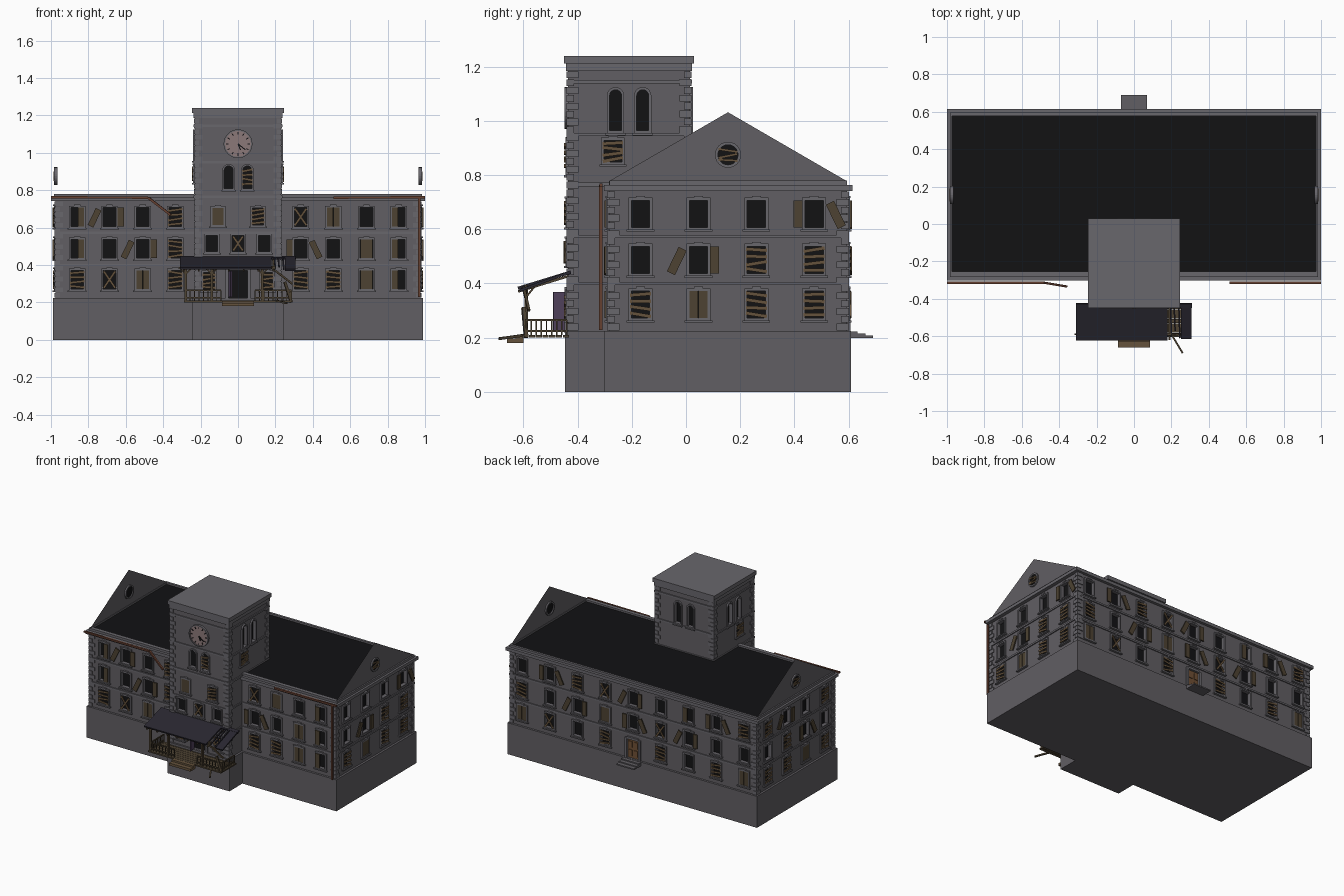
import bpy, bmesh, math, random
from mathutils import Matrix, Vector

if "Cube" in bpy.data.objects:
    bpy.data.objects.remove(bpy.data.objects["Cube"])

random.seed(4)
COL = dict(stone=(.12, .113, .125), trim=(.14, .135, .15), black=(.006, .006, .007),
           wood=(.075, .055, .032), plank=(.13, .085, .045), rust=(.13, .05, .03),
           slate=(.022, .02, .03), clock=(.26, .19, .19), purple=(.09, .06, .12), door=(.16, .08, .035))
MATS, PARTS = {}, {}
for k, c in COL.items():
    MATS[k] = bpy.data.materials.new(k)
    MATS[k].diffuse_color = (*c, 1)
I = Matrix.Identity(4)


def part(name, mat):
    return PARTS.setdefault(name, (bmesh.new(), mat))[0]


def box(p, M, c, s, rot=0):
    """Box at wall-local (across, inward, up), turned in the wall plane."""
    bmesh.ops.create_cube(part(*p), size=1, matrix=M @ Matrix.Translation(c) @
                          Matrix.Rotation(rot, 4, 'Y') @ Matrix.Diagonal((*s, 1)))


def span(p, lo, hi):
    box(p, I, [(a + b) / 2 for a, b in zip(lo, hi)], [b - a for a, b in zip(lo, hi)])


def bar(p, a, b, w, t=None):
    a, b = Vector(a), Vector(b)
    q = (b - a).to_track_quat('Y', 'Z').to_matrix().to_4x4()
    bmesh.ops.create_cube(part(*p), size=1, matrix=Matrix.Translation((a + b) / 2) @ q @
                          Matrix.Diagonal((w, (b - a).length, t or w, 1)))


def prism(p, M, pts, n0, n1):
    bm = part(*p)
    a, b = [[bm.verts.new(M @ Vector((u, n, v))) for u, v in pts] for n in (n0, n1)]
    bm.faces.new(a)
    bm.faces.new(b[::-1])
    for i in range(len(pts)):
        bm.faces.new((a[i - 1], b[i - 1], b[i], a[i]))


def ring(p, M, outer, inner, n0, n1):
    bm = part(*p)
    L = [[bm.verts.new(M @ Vector((u, n, v))) for u, v in pts]
         for pts, n in ((outer, n0), (outer, n1), (inner, n1), (inner, n0))]
    for k in range(4):
        for i in range(len(outer)):
            bm.faces.new((L[k - 1][i - 1], L[k - 1][i], L[k][i], L[k][i - 1]))


def circle(u, v, r, n=24):
    return [(u + r * math.cos(2 * math.pi * i / n), v + r * math.sin(2 * math.pi * i / n)) for i in range(n)]


def arch(u, v0, v1, r):
    return [(u - r, v0), (u + r, v0)] + [(u + r * math.cos(math.pi * i / 10), v1 - r + r * math.sin(math.pi * i / 10))
                                         for i in range(11)]


FRAME, PANE = ('window_frames', 'trim'), ('window_panes', 'black')
SHUT, BOARD = ('shutters', 'wood'), ('window_boards', 'plank')


def boards(M, u, v, w, h, n=4):
    for i in range(n):
        box(BOARD, M, (u, -.012, v + h * ((i + .5) / n - .5)), (w * 1.15, .006, .013), random.uniform(-.2, .2))


def window(M, u, v, code, cut, w=.068, h=.1):
    box((cut, 'black'), M, (u, -.005, v), (w, .05, h))
    box(PANE, M, (u, .018, v), (w + .004, .004, h + .004))
    for s in (-1, 1):
        box(FRAME, M, (u + s * (w / 2 + .005), -.002, v), (.01, .016, h + .02))
        box(FRAME, M, (u, -.002, v + s * (h / 2 + .005)), (w, .016, .01))
    box(FRAME, M, (u, -.005, v - h / 2 - .012), (w + .034, .022, .008))
    box(FRAME, M, (u, -.004, v + h / 2 + .012), (w * .5, .018, .008))
    if code == 'b':
        boards(M, u, v, w, h)
    elif code == 'x':
        for a in (-.6, .6):
            box(BOARD, M, (u, -.012 - .003 * a, v), (.012, .006, h * 1.1), a)
    elif code == 'c':
        for s in (-1, 1):
            box(SHUT, M, (u + s * w * .25, -.004, v), (w * .47, .008, h))
    elif code == 'h':
        s = -1 if u > 0 else 1
        box(SHUT, M, (u + s * w * .3, -.012, v), (w * .48, .008, h))
    elif code in 'LR':
        s = -1 if code == 'L' else 1
        box(SHUT, M, (u + s * .08, -.014, v - .004), (.033, .008, h), -s * .45)
        box(SHUT, M, (u - s * .06, -.014, v), (.033, .008, h))


def arched(M, u, v0, v1, r, cut, boarded=False):
    prism((cut, 'black'), M, arch(u, v0, v1, r), -.03, .02)
    prism(PANE, M, arch(u, v0 - .002, v1 + .002, r + .002), .016, .02)
    ring(FRAME, M, arch(u, v0 - .01, v1 + .01, r + .01), arch(u, v0, v1, r), -.01, .006)
    box(FRAME, M, (u, -.006, v0 - .014), (2 * r + .03, .02, .008))
    if boarded:
        boards(M, u, (v0 + v1) / 2, 2 * r, (v1 - v0) * .8)


def wall(x, y, deg):
    return Matrix.Translation((x, y, 0)) @ Matrix.Rotation(math.radians(deg), 4, 'Z')


# main block, plinth, string courses, cornice, roof deck
STONE, TRIM = ('plinth', 'stone'), ('string_courses', 'trim')
span(STONE, (-.99, -.3, 0), (.99, .61, .225))
span(STONE, (-.245, -.447, 0), (.245, -.29, .225))
span(('main_walls', 'stone'), (-.975, -.285, .22), (.975, .595, .75))
for z in (.4, .573):
    span(TRIM, (-.982, -.292, z - .006), (.982, .602, z + .006))
CORN = ('main_cornice', 'trim')
rect = lambda x, y0, y1: [(-x, -y0), (x, -y0), (x, -y1), (-x, -y1)]
flat = Matrix.Rotation(math.radians(90), 4, 'X')     # local (u, n, v) -> (x, -v, n)
ring(CORN, flat, rect(1.0, -.302, .615), rect(.96, -.25, .575), .742, .764)
ring(CORN, flat, rect(.985, -.283, .595), rect(.972, -.255, .578), .764, .78)
span(('roof_deck', 'black'), (-.978, -.257, .745), (.978, .58, .768))

# tower body and mouldings
span(('tower_walls', 'stone'), (-.23, -.435, .22), (.23, .015, 1.215))
for z, e, h in ((.4, .006, .012), (.573, .006, .012), (.765, .007, .014), (.95, .007, .012),
                (1.145, .007, .012), (1.2, .008, .03), (1.226, .015, .028)):
    span(('tower_mouldings', 'trim'), (-.23 - e, -.435 - e, z - h / 2), (.23 + e, .015 + e, z + h / 2))


# corner quoins, alternating long and short
def quoins(x, y, sx, sy, z0, z1, n):
    dz = (z1 - z0) / n
    for i in range(n):
        a, b = (.045, .028) if i % 2 else (.028, .045)
        box(('quoins', 'trim'), I, (x + sx * (.006 - a / 2), y + sy * (.006 - b / 2), z0 + (i + .5) * dz),
            (a, b, dz * .86))


for sx in (-1, 1):
    for y, sy in ((-.285, -1), (.595, 1)):
        quoins(sx * .975, y, sx, sy, .225, .742, 18)
    quoins(sx * .23, -.435, sx, -1, .225, 1.185, 33)
    quoins(sx * .23, .015, sx, 1, .78, 1.185, 14)

# windows, one letter per opening, rows from top to bottom
ROWS = (.657, .487, .322)
FX = (-.86, -.687, -.51, -.335, .335, .51, .687, .86)
SY = (-.168, .046, .26, .473)
FRONT, BACK = wall(0, -.285, 0), wall(0, .595, 180)
RIGHT, LEFT = wall(.975, 0, 90), wall(-.975, 0, -90)
for M, us, rows in ((FRONT, FX, ('hLobxcoh', 'hoLbRoch', 'bxcbbbch')),
                    (RIGHT, SY, ('oooR', 'oLbb', 'bcbb')),
                    (LEFT, [-y for y in SY[::-1]], ('bLob', 'obRo', 'bbcb')),
                    (BACK, [.22 * k for k in range(-4, 5)], ('oRbxLohRb', 'boLcRxLoo', 'cxob-bobc'))):
    for v, row in zip(ROWS, rows):
        for u, code in zip(us, row):
            if code != '-':
                window(M, u, v, code, 'main_cutter')

# gable ends with boarded round windows
for M in (RIGHT, LEFT):
    s = 1 if M is RIGHT else -1
    bm = part('gable_walls', 'stone')
    bm.faces.new([bm.verts.new(M @ Vector((s * y, 0, z))) for y, z in ((-.285, .76), (.595, .76), (.595, .777), (.155, 1.032), (-.285, .777))])
    prism(PANE, M, circle(s * .155, .875, .038), -.003, .003)
    ring(FRAME, M, circle(s * .155, .875, .048), circle(s * .155, .875, .037), -.01, .01)
    for dz, a in ((.016, .15), (-.004, -.2), (-.02, .05)):
        box(BOARD, M, (s * .155, -.008, .875 + dz), (.07, .006, .009), a)

# tower openings
TF, TB, TR, TL = wall(0, -.435, 0), wall(0, .015, 180), wall(.23, 0, 90), wall(-.23, 0, -90)
CUT = 'tower_cutter'
for u in (-.05, .05):
    arched(TF, u, .81, .93, .024, CUT, u > 0)
    arched(TB, u, .965, 1.115, .022, CUT)
    arched(TR, u - .21, .965, 1.115, .022, CUT)
    arched(TL, u + .21, .965, 1.115, .022, CUT)
window(TR, -.27, .888, 'b', CUT, .066, .08)
window(TL, .27, .888, 'b', CUT, .066, .08)
window(TF, -.107, .66, 'c', CUT, .06, .09)
window(TF, .107, .66, 'b', CUT, .06, .09)
for u, c in ((-.14, 'o'), (0, 'x'), (.14, 'o')):
    window(TF, u, .515, c, CUT, .062, .085)
for u in (-.155, .155):
    window(TF, u, .315, 'b', CUT, .06, .09)


# entrance doors
def doorway(M, v0, v1, w, cut):
    box((cut, 'black'), M, (0, -.005, (v0 + v1) / 2), (w, .05, v1 - v0))
    box(PANE, M, (0, .018, (v0 + v1) / 2), (w + .004, .004, v1 - v0))
    for s in (-1, 1):
        box(FRAME, M, (s * (w / 2 + .008), -.003, (v0 + v1) / 2), (.016, .02, v1 - v0 + .016))
    box(FRAME, M, (0, -.003, v1 + .008), (w, .02, .016))


doorway(TF, .226, .37, .1, CUT)
bar(('front_door_leaf', 'purple'), (-.05, -.43, .298), (-.035, -.49, .298), .008, .14)
doorway(BACK, .227, .362, .09, 'main_cutter')
for s in (-1, 1):
    box(('back_door', 'door'), BACK, (s * .0225, .006, .294), (.043, .01, .132))
    for z in (.265, .325):
        box(('back_door', 'door'), BACK, (s * .0225, -.001, z), (.028, .006, .042))
for i in range(3):
    span(('back_steps', 'stone'), (-.07, .6, .198), (.07, .69 - .028 * i, .207 + .008 * i))

# clock
prism(('clock_face', 'clock'), TF, circle(0, 1.048, .07, 32), -.008, .004)
ring(('clock_rim', 'trim'), TF, circle(0, 1.048, .077, 32), circle(0, 1.048, .069, 32), -.014, .004)
for i in range(12):
    a = i * math.pi / 6
    box(('clock_marks', 'black'), TF, (.057 * math.sin(a), -.009, 1.048 + .057 * math.cos(a)), (.005, .004, .014), a)
for a, l in ((2.25, .05), (2.75, .036)):
    box(('clock_hands', 'black'), TF, (l / 2 * math.sin(a), -.011, 1.048 + l / 2 * math.cos(a)), (.006, .004, l), a)

# gutters and downpipe
G = ('gutters', 'rust')
bar(G, (-1.0, -.314, .763), (-.48, -.314, .76), .012)
bar(G, (-.48, -.314, .76), (-.36, -.334, .668), .012)
bar(G, (.51, -.314, .76), (1.0, -.314, .763), .012)
bar(('downpipe', 'rust'), (.968, -.314, .228), (.968, -.314, .763), .013)

# porch: deck, steps, posts, railings
P = ('porch_frame', 'wood')
for i in range(7):
    span(('porch_deck', 'wood'), (-.29, -.605 + i * .025, .2), (.29, -.582 + i * .025, .21))
for i in range(2):
    span(('porch_steps', 'plank'), (-.085, -.66 + .03 * i, .18), (.085, -.63 + .03 * i, .197 + .012 * i))
for x in (-.28, -.14, .13):
    bar(P, (x, -.59, .2), (x, -.59, .395), .014)
    for d in (-.035, .035):
        bar(P, (x, -.59, .35), (x + d, -.59, .388), .007)
    bar(P, (x, -.59, .35), (x, -.55, .4), .007)
bar(P, (-.3, -.59, .388), (.2, -.59, .388), .014)
bar(P, (.285, -.59, .2), (.25, -.6, .31), .014)
bar(P, (.18, -.6, .385), (.29, -.58, .3), .01)
bar(P, (.2, -.59, .21), (.26, -.69, .196), .01)
R = ('porch_railing', 'wood')
rails = [((-.28, -.59), (-.09, -.59)), ((.09, -.59), (.285, -.59)), ((-.28, -.59), (-.28, -.44)), ((.28, -.59), (.28, -.44))]
for (x0, y0), (x1, y1) in rails:
    for z in (.225, .265):
        bar(R, (x0, y0, z), (x1, y1, z), .007)
    for i in range(9):
        t = i / 8
        x, y = x0 + t * (x1 - x0), y0 + t * (y1 - y0)
        bar(R, (x, y, .21), (x, y, .265), .005)

# porch roof: sound panel, broken bay and loose fragment
S = ('porch_roof', 'slate')
pt = lambda x, t, d=0: (x, -.425 - .195 * t, .442 - .06 * t - d)
bar(S, pt(-.065, 0), pt(-.065, 1), .49, .012)
bar(S, pt(.245, 0), pt(.245, .12), .13, .012)
bar(S, pt(.28, .1), pt(.28, .97, .01), .055, .01)
for x in (.195, .215, .24):
    bar(S, pt(x, .1), pt(x + .005, random.uniform(.6, .95), .008), .008)
for i in range(7):
    x = -.29 + i * .08
    bar(P, pt(x, 0, .012), pt(x, 1, .012), .009)

# build objects, then carve the openings
objs = {}
for name, (bm, mat) in PARTS.items():
    bmesh.ops.recalc_face_normals(bm, faces=bm.faces)
    me = bpy.data.meshes.new(name)
    bm.to_mesh(me)
    bm.free()
    me.materials.append(MATS[mat])
    objs[name] = bpy.data.objects.new(name, me)
    bpy.context.collection.objects.link(objs[name])
for body, cut in (('main_walls', 'main_cutter'), ('tower_walls', CUT)):
    mod = objs[body].modifiers.new('openings', 'BOOLEAN')
    mod.operation, mod.object = 'DIFFERENCE', objs[cut]
    objs[cut].hide_render = True
    objs[cut].display_type = 'WIRE'

for m in bpy.data.materials:
    if m.users and not m.is_grease_pencil:
        m.use_nodes = True
        m.node_tree.nodes["Principled BSDF"].inputs["Base Color"].default_value = m.diffuse_color
